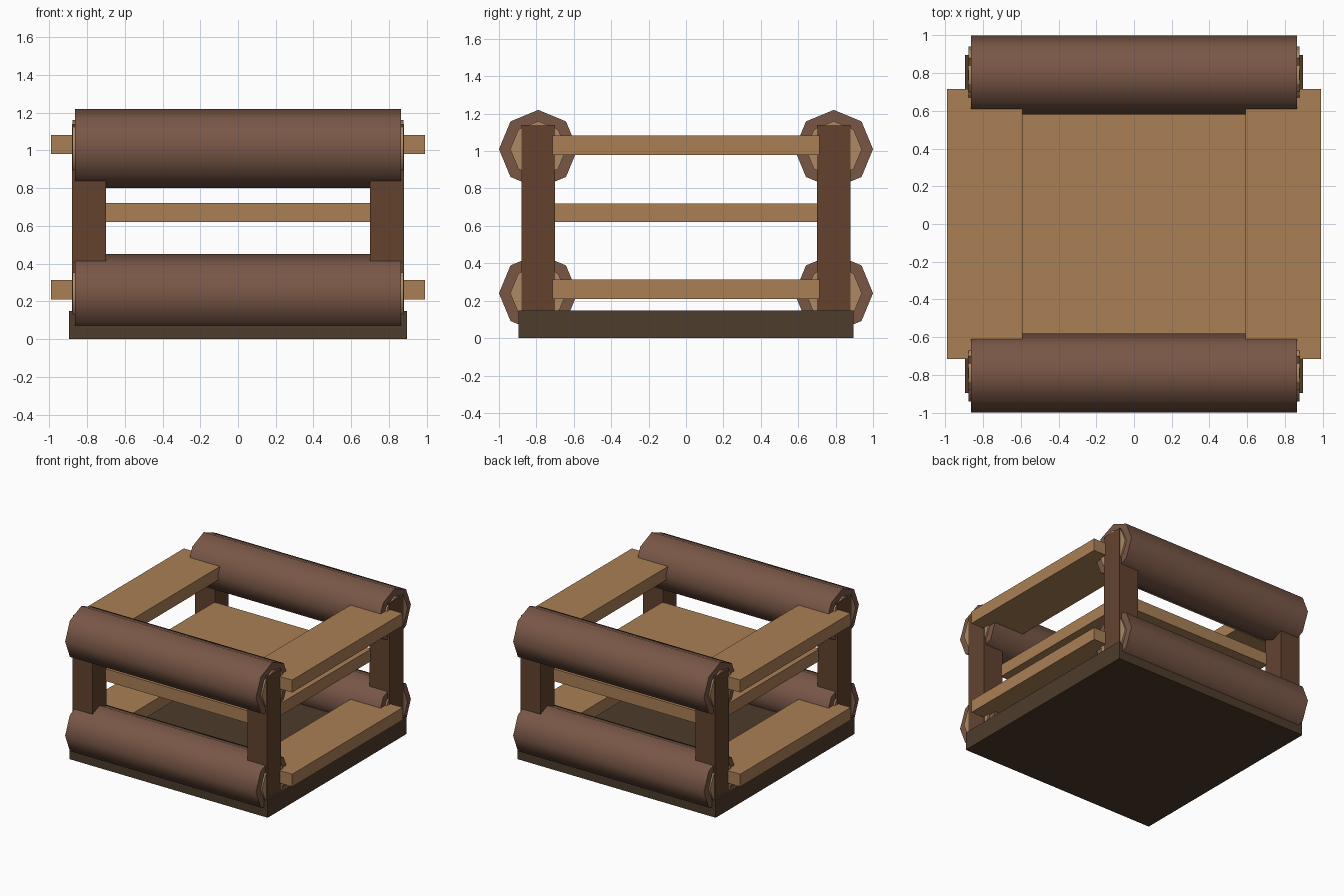
import bpy
from math import radians

if "Cube" in bpy.data.objects:
    bpy.data.objects.remove(bpy.data.objects["Cube"])


def material(name, rgb):
    m = bpy.data.materials.new(name)
    m.diffuse_color = (*rgb, 1)
    m.use_nodes = True
    m.node_tree.nodes["Principled BSDF"].inputs["Base Color"].default_value = m.diffuse_color
    return m


BARK = material("bark", (0.19, 0.095, 0.062))
POST = material("post_wood", (0.125, 0.055, 0.028))
PLANK = material("plank_wood", (0.40, 0.215, 0.09))
CUT = material("cut_wood", (0.42, 0.25, 0.13))
DARK = material("dark_wood", (0.075, 0.045, 0.025))


def box(name, x, y, z, mat):
    """Box from (min, max) ranges on each axis."""
    r = (x, y, z)
    bpy.ops.mesh.primitive_cube_add(size=1, location=[(a + b) / 2 for a, b in r])
    o = bpy.context.object
    o.name = name
    o.scale = [b - a for a, b in r]
    bpy.ops.object.transform_apply(location=False, rotation=False, scale=True)
    o.data.materials.append(mat)
    return o


def octagon_bar(name, radius, half, x, y, z, mat):
    """Eight-sided bar along x with corners on the y and z axes."""
    bpy.ops.mesh.primitive_cylinder_add(vertices=8, radius=radius, depth=2 * half,
                                        location=(x, y, z), rotation=(0, radians(90), 0))
    o = bpy.context.object
    o.name = name
    bpy.ops.object.transform_apply(location=False, rotation=True, scale=False)
    o.data.materials.append(mat)
    bpy.ops.object.shade_smooth_by_angle(angle=radians(60))
    return o


# base slab and middle shelf
box("base", (-0.895, 0.895), (-0.895, 0.895), (0, 0.148), DARK)
box("middle_shelf", (-0.71, 0.71), (-0.71, 0.71), (0.62, 0.72), PLANK)

# corner posts
for sx, xn in ((-1, "left"), (1, "right")):
    for sy, yn in ((-1, "front"), (1, "back")):
        box(f"{yn}_{xn}_post", sorted((sx * 0.70, sx * 0.88)),
            sorted((sy * 0.70, sy * 0.88)), (0.1, 1.14), POST)

for level, zc in (("lower", 0.24), ("upper", 1.01)):
    # logs with pale cut ends, front and back
    for sy, yn in ((-1, "front"), (1, "back")):
        octagon_bar(f"{level}_{yn}_log", 0.21, 0.863, 0, sy * 0.79, zc, BARK)
        for sx, xn in ((-1, "left"), (1, "right")):
            octagon_bar(f"{level}_{yn}_{xn}_cut_end", 0.15, 0.01,
                        sx * 0.866, sy * 0.79, zc, CUT)
    # side planks
    for sx, xn in ((-1, "left"), (1, "right")):
        box(f"{level}_{xn}_plank", sorted((sx * 0.59, sx * 0.99)),
            (-0.715, 0.715), (zc - 0.03, zc + 0.072), PLANK)
